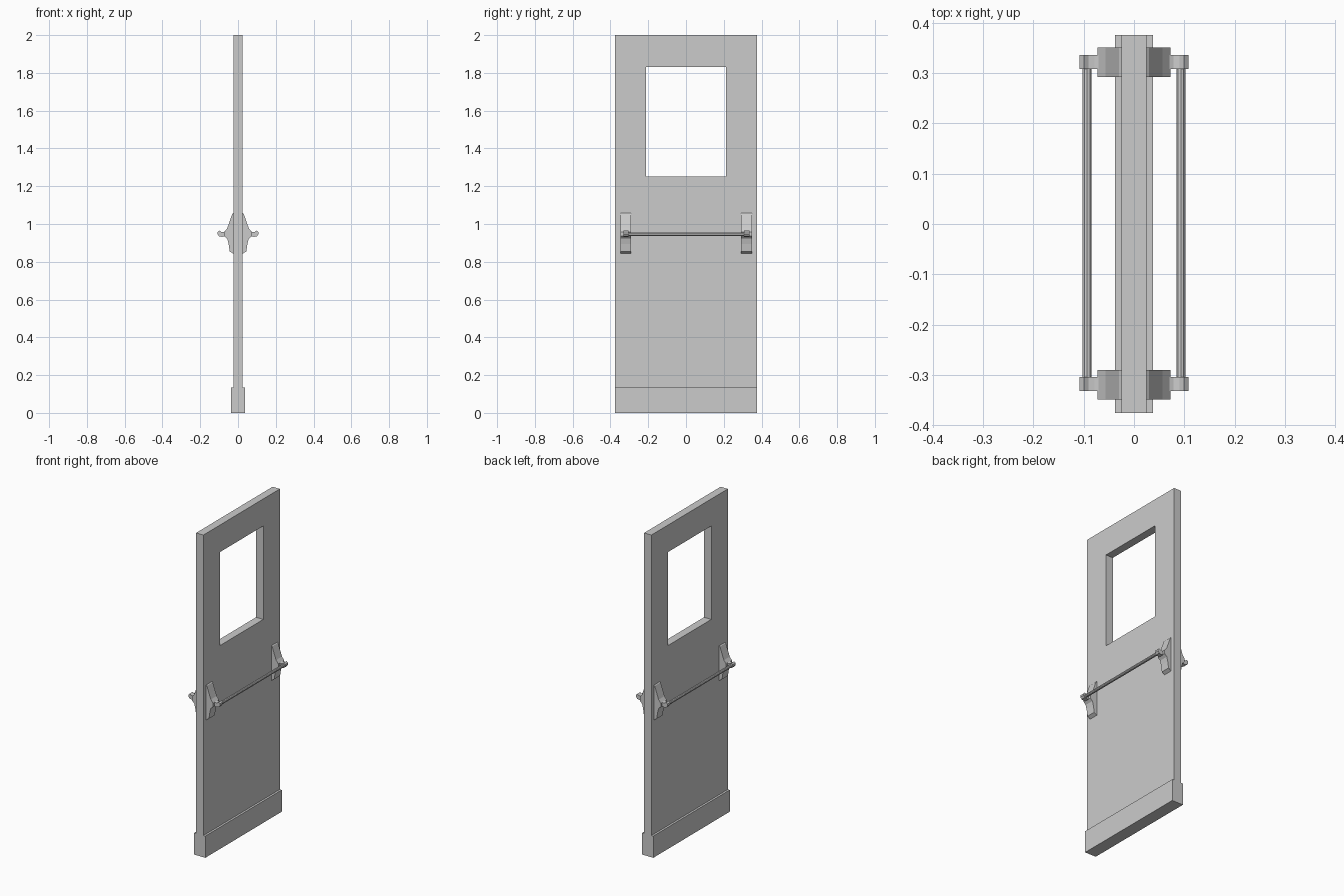
import bpy, bmesh, math
from mathutils import Matrix

if "Cube" in bpy.data.objects:
    bpy.data.objects.remove(bpy.data.objects["Cube"])


def finish(name, bm):
    bmesh.ops.recalc_face_normals(bm, faces=bm.faces)
    me = bpy.data.meshes.new(name)
    bm.to_mesh(me)
    bm.free()
    ob = bpy.data.objects.new(name, me)
    bpy.context.collection.objects.link(ob)
    return ob


def extrude_xz(name, profile, y0, y1, side):
    """Extrude an x-z profile along y; side = -1 mirrors it in x."""
    bm = bmesh.new()
    face = bm.faces.new([bm.verts.new((x * side, y0, z)) for x, z in profile])
    ext = bmesh.ops.extrude_face_region(bm, geom=[face])
    verts = [v for v in ext["geom"] if isinstance(v, bmesh.types.BMVert)]
    bmesh.ops.translate(bm, verts=verts, vec=(0, y1 - y0, 0))
    return finish(name, bm)


# Door leaf with a through window
def door_leaf():
    bm = bmesh.new()
    outer = (-0.375, 0.375, 0.135, 2.0)
    inner = (-0.212, 0.212, 1.252, 1.832)

    def ring(x, r):
        y0, y1, z0, z1 = r
        return [bm.verts.new((x, y, z)) for y, z in ((y0, z0), (y1, z0), (y1, z1), (y0, z1))]

    rings = [ring(-0.025, outer), ring(0.025, outer), ring(0.025, inner), ring(-0.025, inner)]
    for a, b in zip(rings, rings[1:] + rings[:1]):
        for i in range(4):
            j = (i + 1) % 4
            bm.faces.new((a[i], a[j], b[j], b[i]))
    return finish("door_leaf", bm)


door_leaf()

# Thicker kick block along the bottom
w = 0.038
extrude_xz("kick_plate", [(-w, 0), (w, 0), (w, 0.135), (-w, 0.135)], -0.375, 0.375, 1)

# Push bar hardware on both faces
BODY = [(0.024, 1.06), (0.030, 1.055), (0.045, 1.012), (0.057, 0.978), (0.072, 0.958),
        (0.072, 0.936), (0.057, 0.922), (0.050, 0.895), (0.044, 0.855), (0.024, 0.842)]
ARM = [(0.066, 0.962), (0.078, 0.957), (0.090, 0.959), (0.099, 0.966), (0.108, 0.958),
       (0.108, 0.946), (0.100, 0.935), (0.085, 0.932), (0.066, 0.936)]
for side, label in ((1, "right"), (-1, "left")):
    for yc, ya, end in ((-0.319, -0.318, "front"), (0.321, 0.322, "back")):
        extrude_xz(f"bracket_{label}_{end}", BODY, yc - 0.029, yc + 0.029, side)
        extrude_xz(f"bar_arm_{label}_{end}", ARM, ya - 0.014, ya + 0.014, side)
    bm = bmesh.new()
    bmesh.ops.create_cone(bm, cap_ends=True, segments=10, radius1=0.0095, radius2=0.0095, depth=0.63,
                          matrix=Matrix.Translation((0.093 * side, 0.002, 0.946))
                          @ Matrix.Rotation(math.pi / 2, 4, "X"))
    finish(f"push_bar_{label}", bm)
